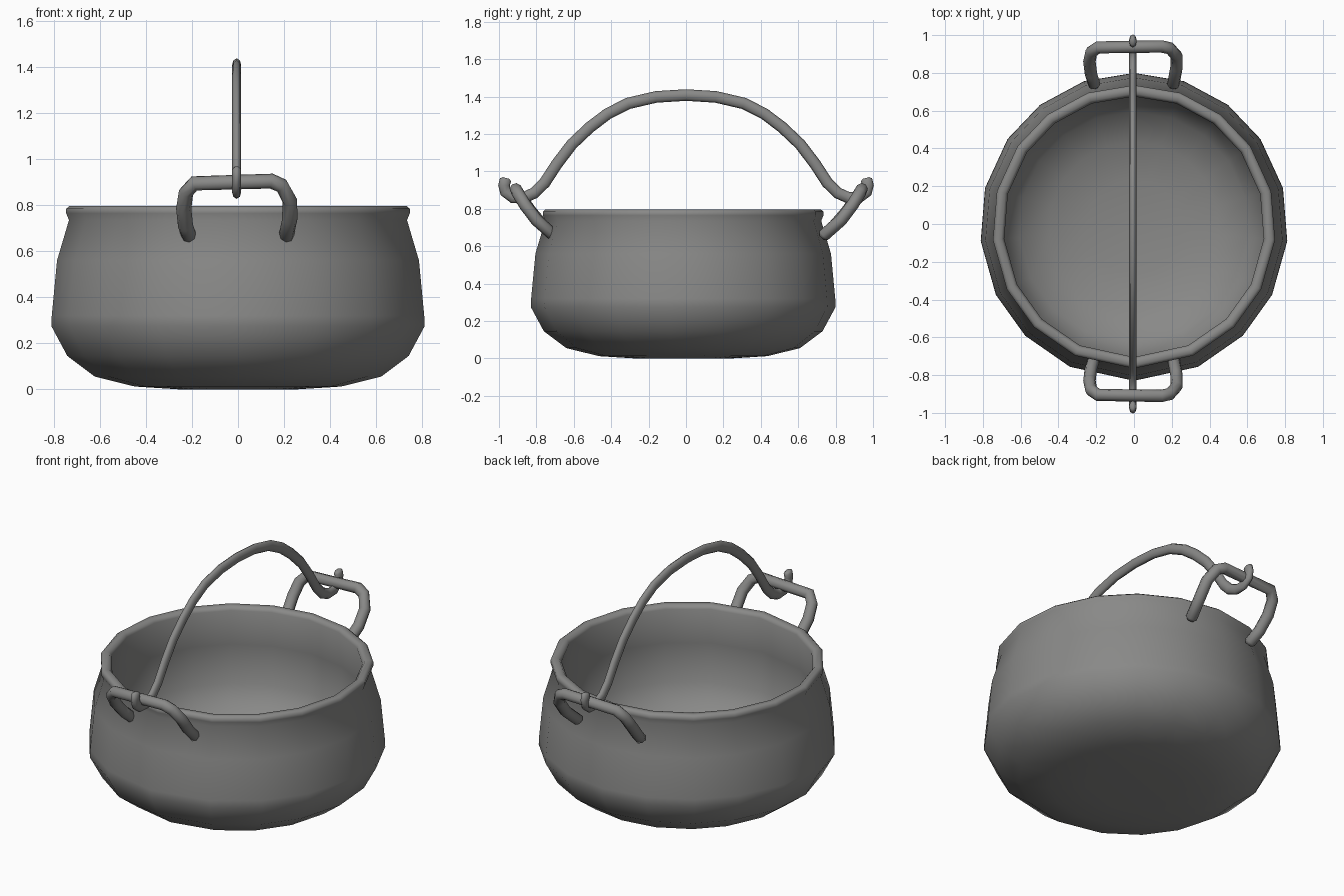
import bpy, bmesh, math
from mathutils import Vector

if "Cube" in bpy.data.objects:
    bpy.data.objects.remove(bpy.data.objects["Cube"])

iron = bpy.data.materials.new("dark grey iron")
iron.diffuse_color = (0.25, 0.25, 0.245, 1)
iron.use_nodes = True
iron.node_tree.nodes["Principled BSDF"].inputs["Base Color"].default_value = iron.diffuse_color


def finish(bm, name):
    bmesh.ops.recalc_face_normals(bm, faces=bm.faces)
    me = bpy.data.meshes.new(name)
    bm.to_mesh(me)
    bm.free()
    me.materials.append(iron)
    ob = bpy.data.objects.new(name, me)
    bpy.context.collection.objects.link(ob)
    bpy.ops.object.select_all(action='DESELECT')
    ob.select_set(True)
    bpy.context.view_layer.objects.active = ob
    bpy.ops.object.shade_smooth_by_angle(angle=math.radians(75))
    return ob


def skin(bm, rings):
    for a, b in zip(rings, rings[1:]):
        n = len(a)
        for i in range(n):
            bm.faces.new((a[i], a[(i + 1) % n], b[(i + 1) % n], b[i]))


def tube(name, pts, side, r_side, r_other, n=8):
    """Sweep an ellipse along a planar path; side is the plane normal."""
    bm = bmesh.new()
    pts = [Vector(p) for p in pts]
    side = Vector(side).normalized()
    rings = []

    def ring(p, t, s):
        u = (side - t * side.dot(t)).normalized()
        v = t.cross(u)
        rings.append([bm.verts.new(p + s * (u * r_side * math.cos(k * math.tau / n)
                                            + v * r_other * math.sin(k * math.tau / n)))
                      for k in range(n)])

    last = len(pts) - 1
    for i, p in enumerate(pts):
        t_in = (p - pts[max(i - 1, 0)]).normalized()
        t_out = (pts[min(i + 1, last)] - p).normalized()
        t = (t_in + t_out).normalized()
        if i == 0:
            ring(p - t * r_side * 0.5, t, 0.55)   # rounded tip
        ring(p, t, 1)
        if i == last:
            ring(p + t * r_side * 0.5, t, 0.55)
    skin(bm, rings)
    bm.faces.new(rings[0])
    bm.faces.new(rings[-1])
    return finish(bm, name)


# Pot body: uneven 18-sided turning of an outer and inner profile
half = [71, 52.4, 34.8, 14.6, -5.3, -26.2, -45, -65.4]
angles = [90] + half + [-90] + [180 - a for a in reversed(half)]
profile = [(0.26, 0), (0.45, 0.012), (0.625, 0.055), (0.745, 0.145),
           (0.815, 0.275), (0.813, 0.32), (0.79, 0.56), (0.738, 0.735),
           (0.75, 0.765), (0.75, 0.785), (0.735, 0.797),
           (0.705, 0.795), (0.69, 0.775),
           (0.715, 0.56), (0.70, 0.33), (0.61, 0.2), (0.45, 0.125),
           (0.25, 0.085)]
bm = bmesh.new()
rings = [[bm.verts.new((r * math.cos(math.radians(a)),
                        r * math.sin(math.radians(a)) - 0.015, z))
          for a in angles] for r, z in profile]
skin(bm, rings)
bm.faces.new(rings[0])
bmesh.ops.poke(bm, faces=[bm.faces.new(rings[-1])])
finish(bm, "pot_body")

# Two side loops, tilted outward
loop = [(-0.21, 0.732, 0.658), (-0.228, 0.79, 0.71), (-0.236, 0.855, 0.785),
        (-0.226, 0.905, 0.855), (-0.19, 0.93, 0.895), (0.145, 0.935, 0.905),
        (0.19, 0.925, 0.885), (0.225, 0.885, 0.82), (0.225, 0.825, 0.74),
        (0.208, 0.732, 0.658)]
for name, s, off in (("back_loop", 1, 0.005), ("front_loop", -1, -0.025)):
    tube(name, [(x, s * (y + off), z) for x, y, z in loop],
         (0, s * 0.77, -0.64), 0.033, 0.033)

# Carrying handle with hooked ends
end = [(0.965, 0.955), (0.973, 0.925), (0.965, 0.89), (0.925, 0.86),
       (0.87, 0.858), (0.81, 0.885), (0.755, 0.94), (0.69, 1.04),
       (0.61, 1.145), (0.515, 1.235), (0.42, 1.307), (0.31, 1.363),
       (0.16, 1.398)]
arc = end + [(0, 1.408)] + [(-y, z) for y, z in reversed(end)]
tube("carry_handle", [(-0.006, y, z) for y, z in arc], (1, 0, 0), 0.02, 0.031)
